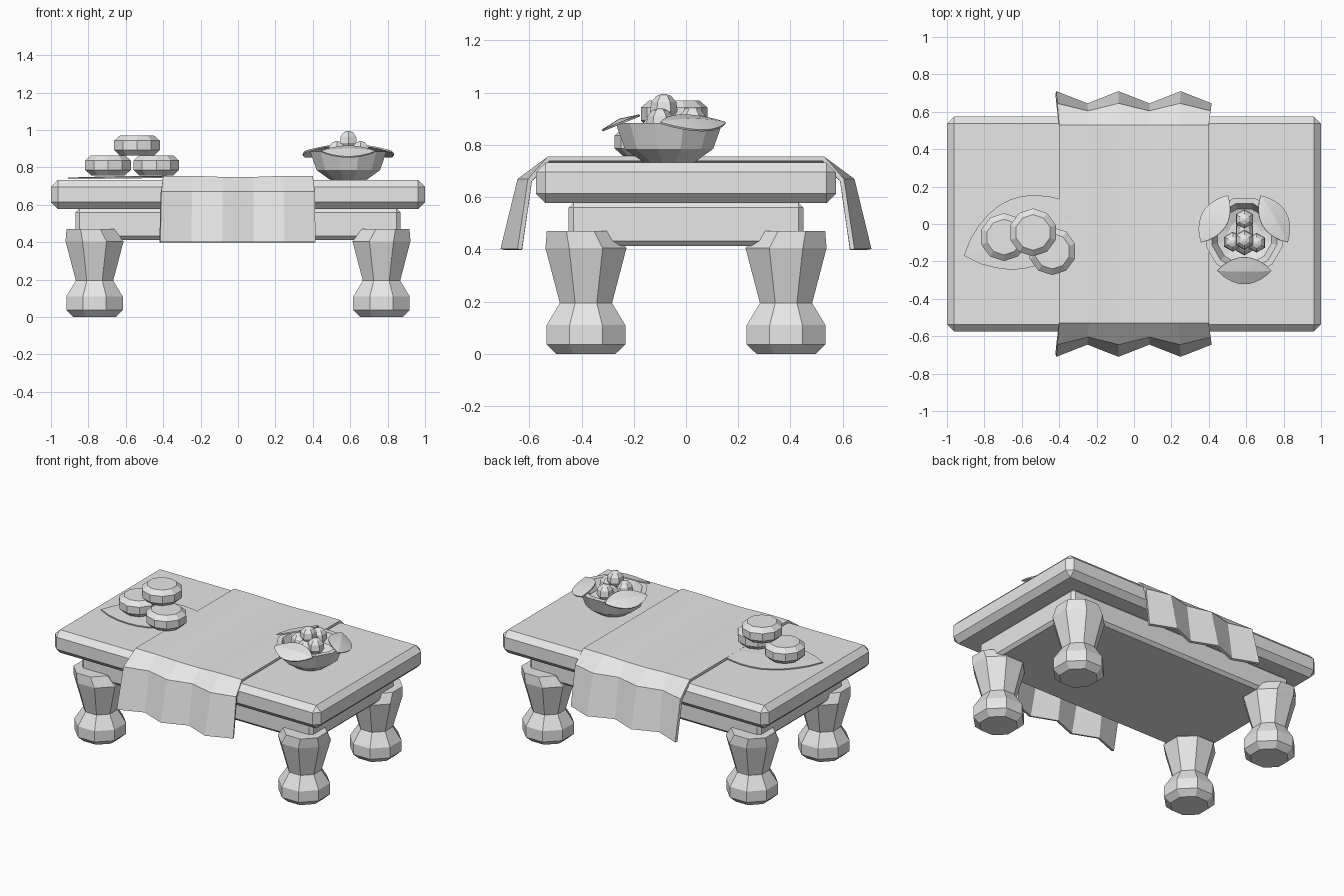
import bpy, bmesh, math
from mathutils import Matrix, Vector

if "Cube" in bpy.data.objects:
    bpy.data.objects.remove(bpy.data.objects["Cube"])

grey = bpy.data.materials.new("plain_grey")
grey.use_nodes = True
grey.diffuse_color = (0.8, 0.8, 0.8, 1)
grey.node_tree.nodes["Principled BSDF"].inputs["Base Color"].default_value = (0.8, 0.8, 0.8, 1)


def finish(bm, name):
    bmesh.ops.recalc_face_normals(bm, faces=bm.faces)
    mesh = bpy.data.meshes.new(name)
    bm.to_mesh(mesh)
    bm.free()
    mesh.materials.append(grey)
    obj = bpy.data.objects.new(name, mesh)
    bpy.context.collection.objects.link(obj)
    return obj


def box(name, half_x, half_y, z0, z1, bevel):
    bm = bmesh.new()
    bmesh.ops.create_cube(bm, size=1)
    for v in bm.verts:
        v.co = (v.co.x * 2 * half_x, v.co.y * 2 * half_y, z0 + (v.co.z + 0.5) * (z1 - z0))
    bmesh.ops.bevel(bm, geom=bm.edges[:], offset=bevel, segments=1, affect='EDGES')
    return finish(bm, name)


def turned(name, profile, sides, centre, turn=0.5, top_shift=(0, 0)):
    """Stack rings of (radius, height) and cap both ends."""
    bm = bmesh.new()
    rings = []
    for k, (r, z) in enumerate(profile):
        shift = Vector((*top_shift, 0)) if k == len(profile) - 1 else Vector()
        ring = []
        for i in range(sides):
            a = math.tau * (i + turn) / sides
            ring.append(bm.verts.new(Vector(centre) + shift + Vector((r * math.cos(a), r * math.sin(a), z))))
        rings.append(ring)
    for a, b in zip(rings, rings[1:]):
        for i in range(sides):
            j = (i + 1) % sides
            bm.faces.new((a[i], a[j], b[j], b[i]))
    bm.faces.new(rings[0])
    bm.faces.new(rings[-1])
    return finish(bm, name)


def sheet(name, rows, thickness):
    """Skin rows of points and thicken the skin downwards."""
    bm = bmesh.new()
    grid = [[bm.verts.new(p) for p in row] for row in rows]
    for a, b in zip(grid, grid[1:]):
        for i in range(len(a) - 1):
            bm.faces.new((a[i], a[i + 1], b[i + 1], b[i]))
    bmesh.ops.remove_doubles(bm, verts=bm.verts, dist=0.0001)
    bmesh.ops.recalc_face_normals(bm, faces=bm.faces)
    bm.normal_update()
    if sum(f.normal.z * f.calc_area() for f in bm.faces) < 0:
        bmesh.ops.reverse_faces(bm, faces=bm.faces)
    obj = finish_open(bm, name)
    mod = obj.modifiers.new("thickness", 'SOLIDIFY')
    mod.thickness = thickness
    mod.offset = -1
    return obj


def finish_open(bm, name):
    mesh = bpy.data.meshes.new(name)
    bm.to_mesh(mesh)
    bm.free()
    mesh.materials.append(grey)
    obj = bpy.data.objects.new(name, mesh)
    bpy.context.collection.objects.link(obj)
    return obj


def leaf(name, length, half_width, ridge, matrix, thickness=0.008, steps=10):
    rows = []
    for i in range(steps + 1):
        t = i / steps
        s = max(0, math.sin(math.pi * t)) ** 0.8
        x = (t - 0.5) * length
        rows.append([matrix @ Vector((x, side * half_width * s, (1 - abs(side)) * ridge * s))
                     for side in (-1, 0, 1)])
    return sheet(name, rows, thickness)


# Table body
box("table_top", 1.0, 0.574, 0.577, 0.733, 0.037)
box("apron", 0.868, 0.45, 0.413, 0.58, 0.02)

# Four chunky turned legs, flats facing the sides
flat = 1 / math.cos(math.pi / 8)
leg_profile = [(r * flat, z) for r, z in
               [(0.113, 0), (0.151, 0.037), (0.151, 0.11), (0.1, 0.195), (0.155, 0.405), (0.128, 0.47)]]
for sx, side in ((1, "left"), (-1, "right")):
    for sy, end in ((-1, "front"), (1, "back")):
        turned(f"{end}_{side}_leg", leg_profile, 8, (sx * 0.767, sy * 0.383, 0),
               top_shift=(sx * 0.022, sy * 0.022))

# Table runner with pleated hanging ends
columns = 6


def runner_row(y_out, y_in, z, half, sag=0.0):
    row = []
    for i in range(columns):
        out = i % 2 == 0
        y = y_out if out else y_in
        row.append((half * (2 * i / (columns - 1) - 1), y, z - (sag if i in (2, 3) else 0)))
    return row


half_rows = [(0.71, 0.645, 0.402, 0.415), (0.645, 0.605, 0.67, 0.41), (0.53, 0.53, 0.755, 0.40)]
rows = [runner_row(-a, -b, z, w, 0.006 if z > 0.7 else 0) for a, b, z, w in half_rows]
rows += [runner_row(a, b, z, w, 0.006 if z > 0.7 else 0) for a, b, z, w in reversed(half_rows)]
sheet("table_runner", rows, 0.018)

# Serving leaf with three round cakes
leaf("serving_leaf", 0.687, 0.19, 0.004,
     Matrix.Translation((-0.59, -0.045, 0.75)) @ Matrix.Rotation(math.radians(21.3), 4, 'Z')
     @ Matrix.Rotation(math.radians(-0.8), 4, 'Y'))
cake_profile = [(0.095, 0), (0.128, 0.03), (0.128, 0.08), (0.095, 0.108)]
for i, spot in enumerate([(-0.695, -0.07, 0.757), (-0.437, -0.145, 0.757), (-0.54, -0.045, 0.863)]):
    turned(f"round_cake_{i + 1}", cake_profile, 10, spot)

# Bowl with hollow inside
cx, cy = 0.59, -0.065
turned("bowl", [(0.1, 0.733), (0.175, 0.785), (0.212, 0.885), (0.18, 0.885), (0.15, 0.82), (0.09, 0.80)],
       12, (cx, cy, 0))

# Three leaves drooping over the bowl rim
for i, angle in enumerate((30, 150, 270)):
    place = (Matrix.Translation((cx, cy, 0)) @ Matrix.Rotation(math.radians(angle - 90), 4, 'Z')
             @ Matrix.Translation((0, 0.185, 0.888)) @ Matrix.Rotation(math.radians(-22), 4, 'X'))
    leaf(f"bowl_leaf_{i + 1}", 0.29, 0.078, 0.014, place)

# Small faceted fruits heaped in the bowl
fruit_profile = [(0.035, 0), (0.053, 0.03), (0.048, 0.065), (0.028, 0.088), (0.008, 0.095)]
for i, (x, y, z) in enumerate([(0, -0.02, 0.9), (0, 0.09, 0.85), (-0.062, -0.03, 0.845),
                               (0.065, -0.035, 0.845), (0, -0.05, 0.82), (0, 0.03, 0.82)]):
    turned(f"fruit_{i + 1}", fruit_profile, 6, (cx + x, cy + y, z))
